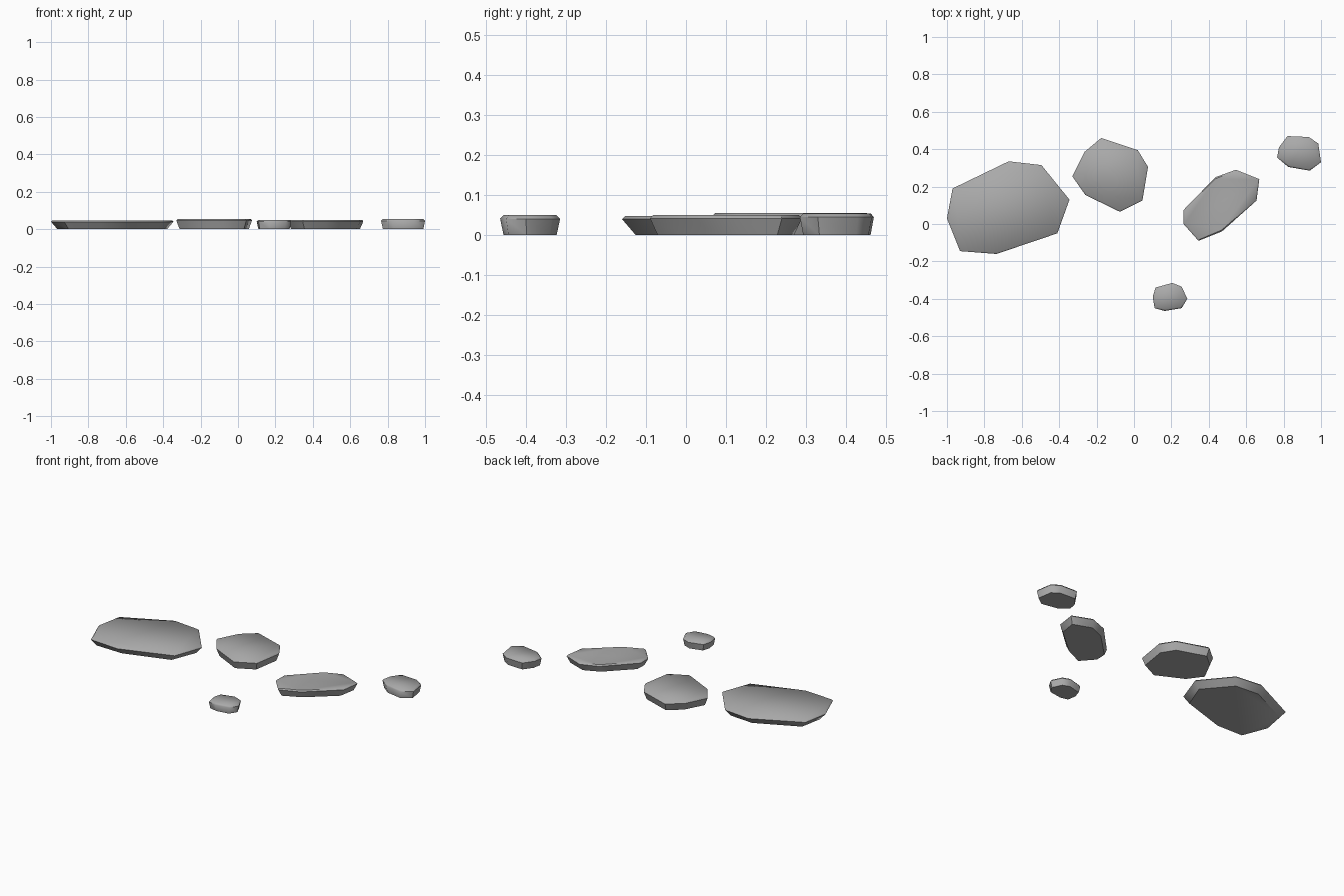
import bpy, bmesh, math

if "Cube" in bpy.data.objects:
    bpy.data.objects.remove(bpy.data.objects["Cube"])

stone = bpy.data.materials.new("stone grey")
stone.diffuse_color = (0.40, 0.40, 0.40, 1)
stone.use_nodes = True
stone.node_tree.nodes["Principled BSDF"].inputs["Base Color"].default_value = stone.diffuse_color


def paving_stone(name, outline, height, undercut, lip):
    """Flat stone: narrower base, widest rim just under a thin worn top edge."""
    cx = sum(p[0] for p in outline) / len(outline)
    cy = sum(p[1] for p in outline) / len(outline)
    bm = bmesh.new()

    def ring(inset, z):
        verts = []
        for x, y in outline:
            d = math.hypot(x - cx, y - cy)
            k = 1 - inset / d
            verts.append(bm.verts.new((cx + (x - cx) * k, cy + (y - cy) * k, z)))
        return verts

    rings = [ring(undercut, 0), ring(0, height - lip), ring(lip, height)]
    n = len(outline)
    for low, high in zip(rings, rings[1:]):
        for i in range(n):
            j = (i + 1) % n
            bm.faces.new((low[i], low[j], high[j], high[i]))
    bm.faces.new(rings[0])
    bm.faces.new(rings[-1])
    bmesh.ops.recalc_face_normals(bm, faces=bm.faces[:])
    mesh = bpy.data.meshes.new(name)
    bm.to_mesh(mesh)
    bm.free()
    mesh.materials.append(stone)
    obj = bpy.data.objects.new(name, mesh)
    bpy.context.collection.objects.link(obj)
    bpy.context.view_layer.objects.active = obj
    obj.select_set(True)
    bpy.ops.object.shade_smooth_by_angle(angle=math.radians(50))
    obj.select_set(False)


# Large stone on the left
paving_stone("large_stone", [
    (-1, .03), (-.97, .19), (-.67, .335), (-.495, .315),
    (-.345, .13), (-.41, -.05), (-.735, -.16), (-.93, -.145)], .048, .035, .008)
# Round stone in the middle
paving_stone("round_stone", [
    (-.175, .46), (.02, .395), (.075, .305), (.045, .125),
    (-.075, .065), (-.26, .155), (-.33, .255), (-.265, .385)], .056, .018, .009)
# Long diagonal stone
paving_stone("long_stone", [
    (.545, .29), (.67, .24), (.655, .125), (.47, -.04),
    (.345, -.09), (.265, 0), (.265, .075), (.435, .25)], .05, .022, .008)
# Two small stones
paving_stone("small_back_stone", [
    (.82, .47), (.935, .465), (.985, .43), (1, .33),
    (.94, .285), (.825, .305), (.765, .355), (.775, .41)], .054, .01, .009)
paving_stone("small_front_stone", [
    (.205, -.315), (.255, -.335), (.285, -.4), (.255, -.45),
    (.165, -.465), (.11, -.45), (.1, -.39), (.115, -.34)], .05, .009, .009)
